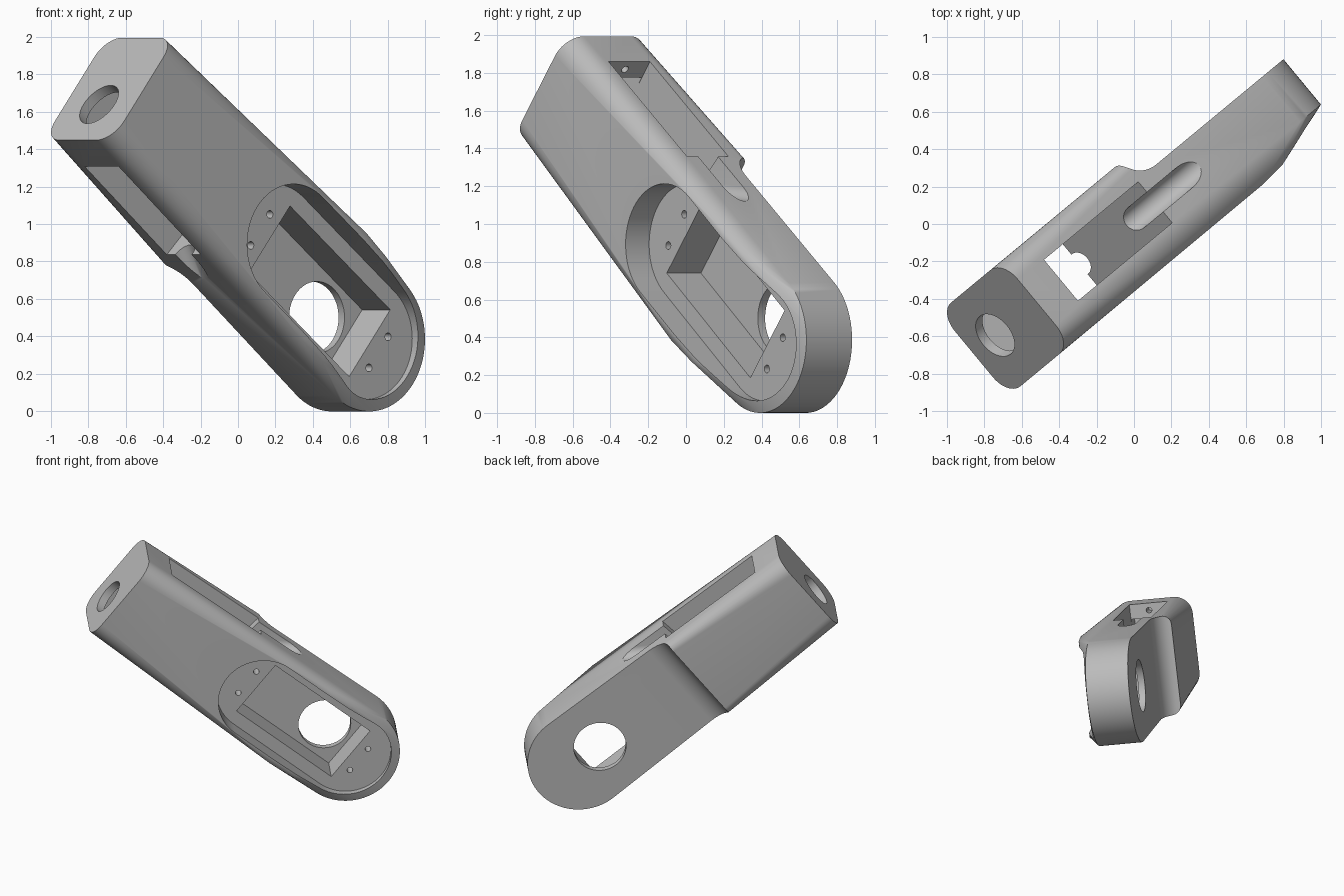
import bpy, bmesh
from math import sin, cos, pi, atan2
from mathutils import Vector, Matrix

cube = bpy.data.objects.get("Cube")
if cube:
    bpy.data.objects.remove(cube, do_unlink=True)

# Part frame: a runs along the bar, b across it, c out of the servo face
MID = 0.016          # centre line of the bar in b
HEAD, TIP = -1.14, 1.0
HALF, TIP_R, FILLET = 0.349, 0.386, 0.13
BACK, FRONT, TIP_FRONT, ARM_BACK = -0.30, 0.28, 0.144, -0.17
FLOOR = 0.115
SLOT_END = -0.14
PLANES = {"ab": lambda p, h: (p[0], p[1], h),
          "ac": lambda p, h: (p[0], h, p[1]),
          "bc": lambda p, h: (h, p[0], p[1])}


def arc(x, y, r, start, end, n=32):
    return [(x + r * cos(start + (end - start) * i / n),
             y + r * sin(start + (end - start) * i / n)) for i in range(n + 1)]


def circle(x, y, r, n=48):
    return arc(x, y, r, 0, 2 * pi, n)[:-1]


def rect(x0, x1, y0, y1):
    return [(x0, y0), (x1, y0), (x1, y1), (x0, y1)]


def finish(name, bm):
    bmesh.ops.recalc_face_normals(bm, faces=bm.faces)
    mesh = bpy.data.meshes.new(name)
    bm.to_mesh(mesh)
    bm.free()
    obj = bpy.data.objects.new(name, mesh)
    bpy.context.collection.objects.link(obj)
    return obj


def prism(name, points, plane, low, high):
    """Extrude a flat outline between two heights."""
    bm = bmesh.new()
    rings = [[bm.verts.new(PLANES[plane](p, h)) for p in points] for h in (low, high)]
    n = len(points)
    bm.faces.new(rings[0][::-1])
    bm.faces.new(rings[1])
    for i in range(n):
        j = (i + 1) % n
        bm.faces.new((rings[0][i], rings[0][j], rings[1][j], rings[1][i]))
    return finish(name, bm)


# Bar: hull from a rounded head section, over the shoulder, to a round tip
corners = []
for k, (sb, sc) in enumerate([(1, 1), (-1, 1), (-1, 0), (1, 0)]):
    c = FRONT - FILLET if sc else BACK + FILLET
    corners += arc(MID + sb * (HALF - FILLET), c, FILLET, k * pi / 2, (k + 1) * pi / 2, 10)
points = [PLANES["bc"](p, HEAD) for p in corners]
for s in (-1, 1):
    points += [(0.55, MID + s * 0.362, FRONT - 0.005),
               (0.74, MID + s * 0.355, FRONT - 0.018)]
for c in (BACK, TIP_FRONT):
    points += [PLANES["ab"](p, c) for p in arc(TIP, MID, TIP_R, -pi / 2, pi / 2, 48)]
bm = bmesh.new()
for p in points:
    bm.verts.new(p)
bmesh.ops.convex_hull(bm, input=bm.verts[:])
bmesh.ops.dissolve_limit(bm, angle_limit=0.002, verts=bm.verts[:], edges=bm.edges[:])
body = finish("bracket_arm", bm)

cutters = []


def cut(*args):
    obj = prism(*args)
    obj.hide_render = True
    cutters.append(obj)
    return obj


# Thinner arm behind the step, with a concave fillet
STEP = -0.10
step = [(STEP + 0.17 * (1 - cos(t)), BACK + (ARM_BACK - BACK) * sin(t))
        for t in [pi / 2 * i / 16 for i in range(17)]]
cut("step_cutter", [(STEP, -0.6)] + step + [(1.6, ARM_BACK), (1.6, -0.6)], "ac", -1, 1)

# Servo recess, pocket and shaft hole
R = 0.322
cut("recess_cutter", arc(0.19, MID, R, pi / 2, 3 * pi / 2)
    + arc(TIP, MID, R, -pi / 2, pi / 2), "ab", FLOOR, 0.5)
cut("pocket_cutter", rect(0.147, 1.035, MID - 0.228, MID + 0.228), "ab", -0.12, 0.4)
cut("shaft_hole_cutter", circle(0.815, MID, 0.192), "ab", -0.5, 0.0)

# Servo screw holes
for a in (0.066, 1.113):
    for side in (-1, 1):
        cut("screw_cutter", circle(a, MID + side * 0.106, 0.021, 16), "ab", 0.0, 0.2)

# Slot through the head, deeper between its two screw ledges, and the bore
cut("slot_cutter", [(-0.92, -1), (SLOT_END - 0.115, -1), (SLOT_END + 0.115, 1), (-0.92, 1)],
    "ab", -0.16, 0.124)
cut("head_pocket_cutter", rect(-0.23, 0.26, -0.159, 0.123), "bc", -1.08, -0.8)
cut("bore_cutter", circle(-0.09, -0.016, 0.13), "bc", -1.5, -0.8)
for b in (0.316, -0.284):
    cut("ledge_screw_cutter", circle(b, -0.016, 0.021, 16), "bc", -1.04, -0.8)

# Sloping round-bottomed cable grooves: long on the top edge, short below
for side, depth, run in ((1, 0.25, 0.37), (-1, 0.06, 0.15)):
    profile = arc(0, -0.02, 0.068, pi / 2, 3 * pi / 2, 20)
    profile += [(0.4, -0.088), (0.4, 0.048)]
    groove = cut("groove_cutter", profile, "bc", -0.06, 0.75)
    groove.data.transform(
        Matrix.Translation((SLOT_END + side * 0.02, MID, 0))
        @ Matrix.Scale(side, 4, (0, 1, 0))
        @ Matrix.Translation((0, HALF - depth + 0.08, 0))
        @ Matrix.Rotation(atan2(depth, run), 4, 'Z'))
    if side < 0:
        groove.data.flip_normals()

# Apply all cuts
for cutter in cutters:
    mod = body.modifiers.new(cutter.name, 'BOOLEAN')
    mod.operation = 'DIFFERENCE'
    mod.solver = 'EXACT'
    mod.object = cutter
bpy.context.view_layer.update()
result = bpy.data.meshes.new_from_object(
    body.evaluated_get(bpy.context.evaluated_depsgraph_get()))
body.modifiers.clear()
body.data = result
for cutter in cutters:
    bpy.data.objects.remove(cutter, do_unlink=True)

# Tilt into place, then centre and ground it
u = Vector((0.6022, 0.4982, -0.6238)).normalized()
n = Vector((0.6375, -0.7705, 0)).normalized()
v = n.cross(u)
result.transform(Matrix((u, v, n)).transposed().to_4x4())
low = Vector([min(p.co[i] for p in result.vertices) for i in range(3)])
high = Vector([max(p.co[i] for p in result.vertices) for i in range(3)])
centre = (low + high) / 2
result.transform(Matrix.Translation((-centre.x, -centre.y, -low.z)))

# Grey plastic
grey = bpy.data.materials.new("grey_plastic")
grey.use_nodes = True
colour = (0.5, 0.5, 0.5, 1)
grey.diffuse_color = colour
grey.node_tree.nodes["Principled BSDF"].inputs["Base Color"].default_value = colour
result.materials.clear()
result.materials.append(grey)
for face in result.polygons:
    face.material_index = 0

bpy.ops.object.select_all(action='DESELECT')
body.select_set(True)
bpy.context.view_layer.objects.active = body
bpy.ops.object.shade_smooth_by_angle(angle=pi / 6)
